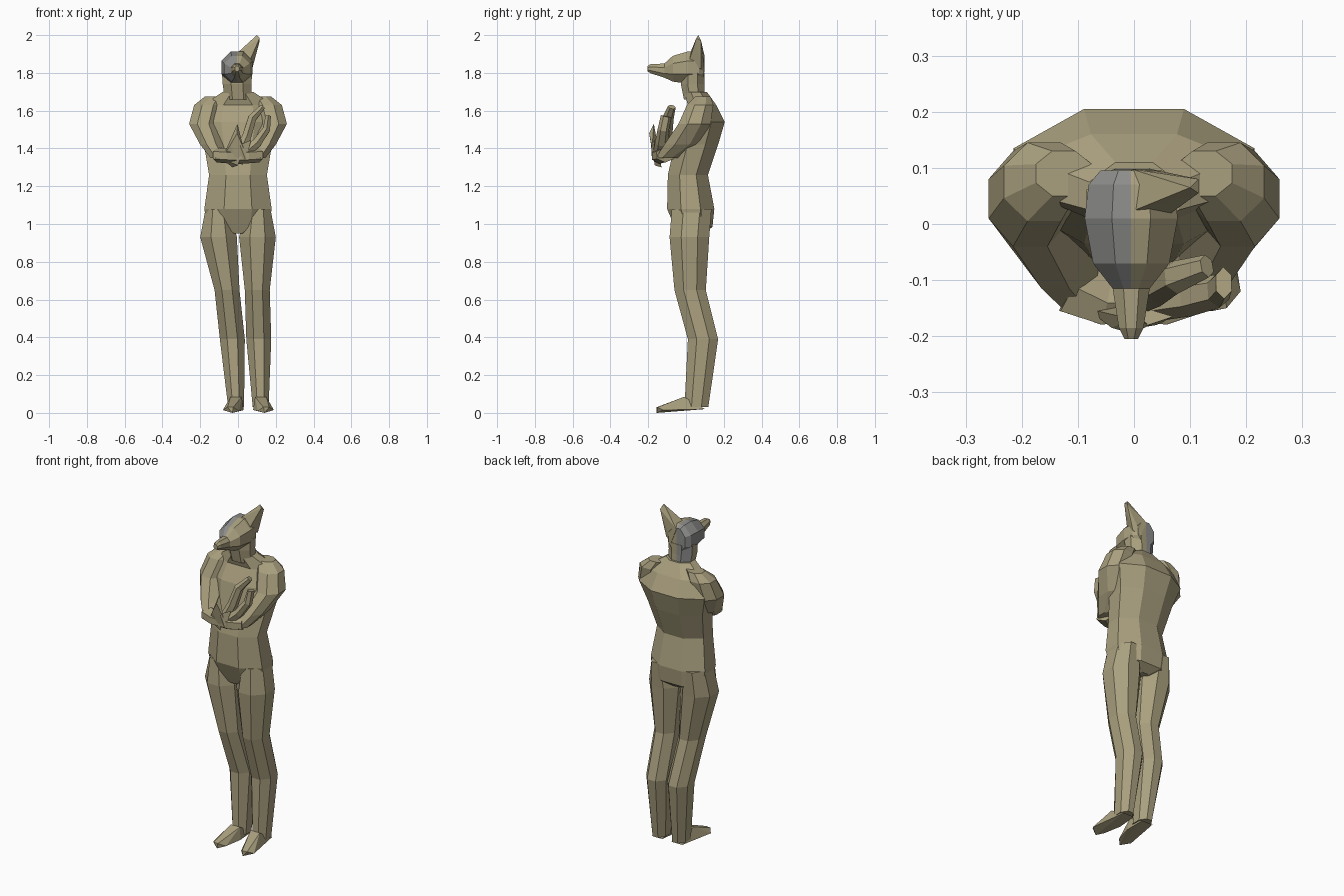
import bpy, bmesh, math
from mathutils import Vector

def material(name, rgb):
    m = bpy.data.materials.new(name)
    m.diffuse_color = (*rgb, 1)
    return m

TAN = material("skin_tan", (0.40, 0.35, 0.21))
GREY = material("plain_grey", (0.27, 0.27, 0.265))
X, Y, Z = Vector((1, 0, 0)), Vector((0, 1, 0)), Vector((0, 0, 1))

def finish(name, bm):
    bmesh.ops.recalc_face_normals(bm, faces=bm.faces)
    me = bpy.data.meshes.new(name)
    bm.to_mesh(me)
    bm.free()
    me.materials.append(TAN)
    ob = bpy.data.objects.new(name, me)
    bpy.context.collection.objects.link(ob)
    return ob

def loft(name, stations, axes=None, ref=Z, n=8):
    """Skin rings (x, y, z, a, b); rings lie on fixed axes or square to the path."""
    bm = bmesh.new()
    pts = [Vector(s[:3]) for s in stations]
    rings = []
    grow = 1 / math.cos(math.pi / n)
    for i, s in enumerate(stations):
        if axes:
            u, v = axes
        else:
            t = (pts[min(i + 1, len(pts) - 1)] - pts[max(i - 1, 0)]).normalized()
            u = t.cross(ref).normalized()
            v = u.cross(t)
        ring = []
        for k in range(n):
            a = 2 * math.pi * (k + 0.5) / n
            ring.append(bm.verts.new(pts[i] + u * s[3] * grow * math.cos(a) + v * s[4] * grow * math.sin(a)))
        rings.append(ring)
    for r, q in zip(rings, rings[1:]):
        for k in range(n):
            bm.faces.new((r[k], r[(k + 1) % n], q[(k + 1) % n], q[k]))
    bm.faces.new(rings[0])
    bm.faces.new(rings[-1])
    return finish(name, bm)

def hull(name, points):
    bm = bmesh.new()
    for p in points:
        bm.verts.new(p)
    out = bmesh.ops.convex_hull(bm, input=bm.verts)
    junk = [g for g in out["geom_interior"] if isinstance(g, bmesh.types.BMVert)]
    bmesh.ops.delete(bm, geom=junk, context='VERTS')
    return finish(name, bm)

def grey_half(ob, low_z, front_y):
    """Split down the middle and leave the left side plain grey."""
    bm = bmesh.new()
    bm.from_mesh(ob.data)
    bmesh.ops.bisect_plane(bm, geom=bm.verts[:] + bm.edges[:] + bm.faces[:], plane_co=(-0.005, 0, 0), plane_no=X)
    ob.data.materials.append(GREY)
    for f in bm.faces:
        c = f.calc_center_median()
        if c.x < -0.006 and c.z > low_z and c.y > front_y:
            f.material_index = 1
    bm.to_mesh(ob.data)
    bm.free()

# Torso, from crotch to collar
loft("torso", [(0, .025, .95, .05, .07), (0, .04, .985, .165, .10), (0, .025, 1.08, .178, .125),
               (0, .01, 1.26, .153, .106), (0, .055, 1.42, .18, .115), (0, .085, 1.54, .215, .12),
               (0, .085, 1.63, .185, .075), (0, .05, 1.70, .08, .06)], (X, Y))

# Neck and head
neck = loft("neck", [(0, .045, 1.66, .07, .056), (-.005, .035, 1.74, .076, .062),
                     (-.005, .035, 1.80, .08, .062)], (X, Y))
head = loft("head", [(-.005, -.205, 1.822, .012, .014), (-.005, -.185, 1.822, .022, .025),
                     (-.005, -.115, 1.812, .033, .037), (-.005, -.07, 1.822, .068, .068),
                     (-.005, .01, 1.828, .083, .085), (-.005, .07, 1.828, .076, .082),
                     (-.005, .095, 1.825, .055, .07)], (X, Z))
grey_half(head, 1.75, -.11)
grey_half(neck, 1.67, .05)

# Single pointed ear
hull("ear", [(-.01, .02, 1.90), (-.005, .098, 1.89), (.06, .015, 1.86), (.075, .08, 1.82),
             (.03, .098, 1.80), (.10, .065, 2.0), (.115, .055, 1.985), (.115, .08, 1.97)])

for s, side in ((-1, "right"), (1, "left")):
    # Leg leaning slightly sideways towards the foot
    loft(side + "_leg", [(s * .106, .03, 1.08, .066, .105), (s * .103, .018, .93, .097, .105),
                         (.022 + s * .08, .022, .65, .066, .083), (.04 + s * .07, .09, .39, .066, .08),
                         (.055 + s * .065, .055, .03, .042, .063)], (X, Y))
    # Wedge foot with splayed, pointed toes
    hull(side + "_foot", [(.055 + s * dx, y, z) for dx, y, z in (
        (.03, .1, .02), (.10, .1, .02), (.035, -.01, .085), (.095, -.01, .085), (.025, -.02, .015),
        (.105, -.02, .015), (.05, -.12, .01), (.135, -.12, .015), (.085, -.155, 0), (.11, -.15, .03),
        (.08, -.155, .03))])
    # Upper arm in level rings, from rounded shoulder down to elbow
    loft(side + "_upper_arm", [(s * .125, .09, 1.675, .05, .04), (s * .16, .075, 1.63, .072, .07),
                               (s * .185, .045, 1.53, .074, .085), (s * .14, -.02, 1.42, .06, .095),
                               (s * .098, -.10, 1.35, .048, .06)], (X, Y))
    # Folded forearm
    loft(side + "_forearm", [(s * .11, -.11, 1.365, .05, .034), (s * .05, -.14, 1.36, .04, .034),
                             (s * -.03, -.14, 1.355, .028, .034)], n=6)

# Rear hand: fingers and thumb curling up in front of the chest
loft("right_hand_fingers", [(.0, -.13, 1.36, .03, .03), (.045, -.11, 1.46, .024, .032),
                            (.075, -.095, 1.56, .022, .026), (.13, -.075, 1.62, .014, .018)], ref=Y, n=6)
loft("right_hand_thumb", [(.03, -.14, 1.37, .03, .03), (.10, -.13, 1.43, .024, .03),
                          (.15, -.12, 1.50, .02, .026), (.16, -.105, 1.57, .014, .025)], ref=Y, n=6)

# Front hand: broad pointed palm held upright
hull("left_hand", [(-.085, -.15, 1.345), (-.03, -.13, 1.30), (0, -.165, 1.31), (-.04, -.185, 1.42),
                   (-.003, -.17, 1.53), (-.005, -.195, 1.48), (-.045, -.165, 1.42), (.03, -.18, 1.40)])
hull("left_hand_thumb", [(-.02, -.15, 1.33), (.04, -.18, 1.34), (.01, -.185, 1.42), (.07, -.165, 1.445),
                         (.02, -.15, 1.41)])
